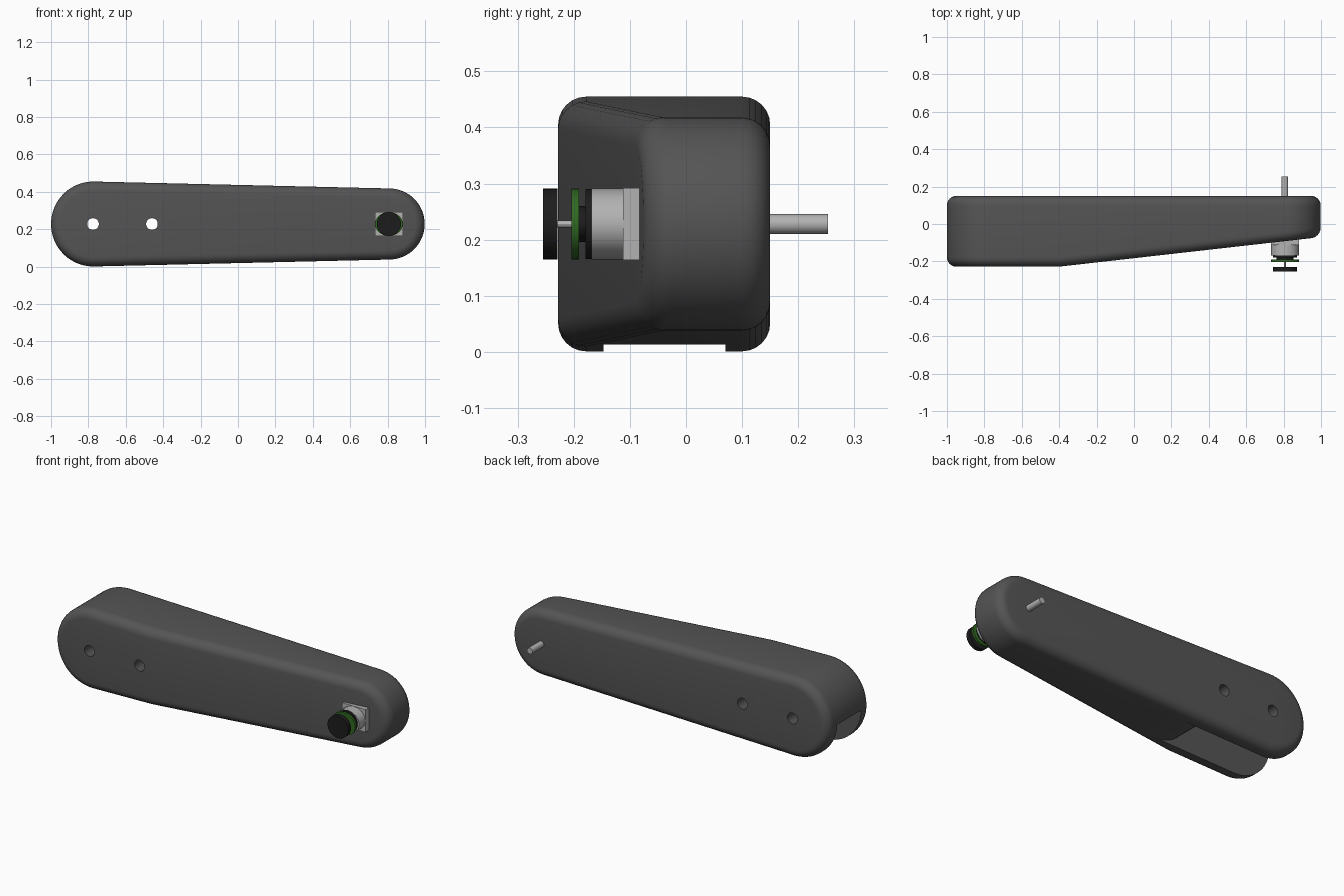
import bpy, bmesh, math
from mathutils import Vector

if "Cube" in bpy.data.objects:
    bpy.data.objects.remove(bpy.data.objects["Cube"])


def material(name, rgb):
    m = bpy.data.materials.new(name)
    m.diffuse_color = (*rgb, 1)
    m.use_nodes = True
    m.node_tree.nodes["Principled BSDF"].inputs["Base Color"].default_value = m.diffuse_color
    return m


CHARCOAL = material("charcoal", (0.09, 0.09, 0.09))
BLACK = material("black", (0.012, 0.012, 0.012))
GREEN = material("green", (0.03, 0.14, 0.015))
METAL = material("metal", (0.45, 0.45, 0.45))
ZC = 0.228


def finish(name, bm, mat=None):
    bmesh.ops.recalc_face_normals(bm, faces=bm.faces)
    me = bpy.data.meshes.new(name)
    bm.to_mesh(me)
    bm.free()
    ob = bpy.data.objects.new(name, me)
    bpy.context.collection.objects.link(ob)
    if mat:
        me.materials.append(mat)
    return ob


def smooth(ob, deg=30):
    bpy.ops.object.select_all(action='DESELECT')
    ob.select_set(True)
    bpy.context.view_layer.objects.active = ob
    bpy.ops.object.shade_smooth_by_angle(angle=math.radians(deg))


def prism(name, pts, y0, y1, mat=None):
    """Extrude an x-z outline from y0 to y1."""
    bm = bmesh.new()
    a = [bm.verts.new((x, y0, z)) for x, z in pts]
    b = [bm.verts.new((x, y1, z)) for x, z in pts]
    n = len(pts)
    bm.faces.new(a)
    bm.faces.new(b[::-1])
    for i in range(n):
        bm.faces.new((a[i], a[(i + 1) % n], b[(i + 1) % n], b[i]))
    return finish(name, bm, mat)


def rod(name, x, y0, y1, rx, rz=None, n=32, mat=None):
    rz = rz or rx
    pts = [(x + rx * math.cos(2 * math.pi * i / n), ZC + rz * math.sin(2 * math.pi * i / n))
           for i in range(n)]
    return prism(name, pts, y0, y1, mat)


# Arm: tapered round-ended outline, sloping front face, rounded rims
XL, RL, XR, RR, BEND = -0.773, 0.227, 0.808, 0.19, -0.4
BACK, RIM, ARC, STEPS = 0.15, 0.05, 32, 6


def front_y(x):
    return -0.228 + max(0, x - BEND) * 0.113


def outline(inset):
    d = math.asin((RL - RR) / (XR - XL))
    top = math.pi / 2 - d

    def arc(cx, r, a0, a1):
        return [(cx + r * math.cos(a0 + (a1 - a0) * i / ARC),
                 ZC + r * math.sin(a0 + (a1 - a0) * i / ARC)) for i in range(ARC + 1)]

    def split(p, q):
        return tuple(Vector(p).lerp(Vector(q), (BEND - p[0]) / (q[0] - p[0])))

    right = arc(XR, RR - inset, -top, top)
    left = arc(XL, RL - inset, top, 2 * math.pi - top)
    return right + [split(right[-1], left[0])] + left + [split(left[-1], right[0])]


bm = bmesh.new()
angles = [math.pi / 2 * i / STEPS for i in range(STEPS + 1)]
rings = []
for side, order in (("front", angles), ("back", angles[::-1])):
    for a in order:
        inset, depth = RIM * (1 - math.sin(a)), RIM * (1 - math.cos(a))
        rings.append([bm.verts.new((x, front_y(x) + depth if side == "front" else BACK - depth, z))
                      for x, z in outline(inset)])
n = len(rings[0])
for r, s in zip(rings, rings[1:]):
    for i in range(n):
        bm.faces.new((r[i], r[(i + 1) % n], s[(i + 1) % n], s[i]))
t = ARC + 1
for r in (rings[0], rings[-1]):
    bm.faces.new(r[:t + 1] + [r[-1]])
    bm.faces.new(r[t:])
arm = finish("arm", bm, CHARCOAL)

# Underside slot with rounded inner end, and two through holes
r = 0.215
slot = [(-1.1, -0.1), (-0.26, -0.1)]
slot += [(-0.26 - r * math.sin(math.pi / 32 * i), ZC - r * math.cos(math.pi / 32 * i))
         for i in range(16)]
slot += [(-0.26 - r, 0.222), (-1.1, 0.222)]
cutters = [prism("slot_cutter", slot, -0.147, 0.07)]
cutters += [rod("hole_cutter", x, -0.4, 0.4, 0.031) for x in (-0.775, -0.46)]
bpy.context.view_layer.objects.active = arm
for c in cutters:
    c.hide_render = True
    mod = arm.modifiers.new("cut", 'BOOLEAN')
    mod.operation, mod.solver, mod.object = 'DIFFERENCE', 'EXACT', c
    bpy.ops.object.modifier_apply(modifier=mod.name)
    bpy.data.objects.remove(c)
smooth(arm)

# Rear spindle
PX = 0.807
smooth(rod("rear_spindle", PX, 0.1, 0.253, 0.0175, n=24, mat=METAL))

# Front control: square base, can, collar, neck, green disc, pin and knob
w, h = 0.075, 0.0645
prism("control_base", [(PX - w, ZC - h), (PX + w, ZC - h), (PX + w, ZC + h), (PX - w, ZC + h)],
      -0.112, -0.06, METAL)
for name, y0, y1, rx, rz, sides, mat in (
        ("control_can", -0.168, -0.1, 0.074, 0.0635, 16, METAL),
        ("control_collar", -0.179, -0.168, 0.064, 0.062, 32, BLACK),
        ("control_neck", -0.192, -0.179, 0.045, 0.032, 32, BLACK),
        ("green_disc", -0.204, -0.191, 0.074, 0.0635, 32, GREEN),
        ("knob_pin", -0.235, -0.2, 0.006, 0.006, 12, METAL),
        ("knob", -0.255, -0.229, 0.065, 0.0635, 32, BLACK)):
    smooth(rod(name, PX, y0, y1, rx, rz, sides, mat))
